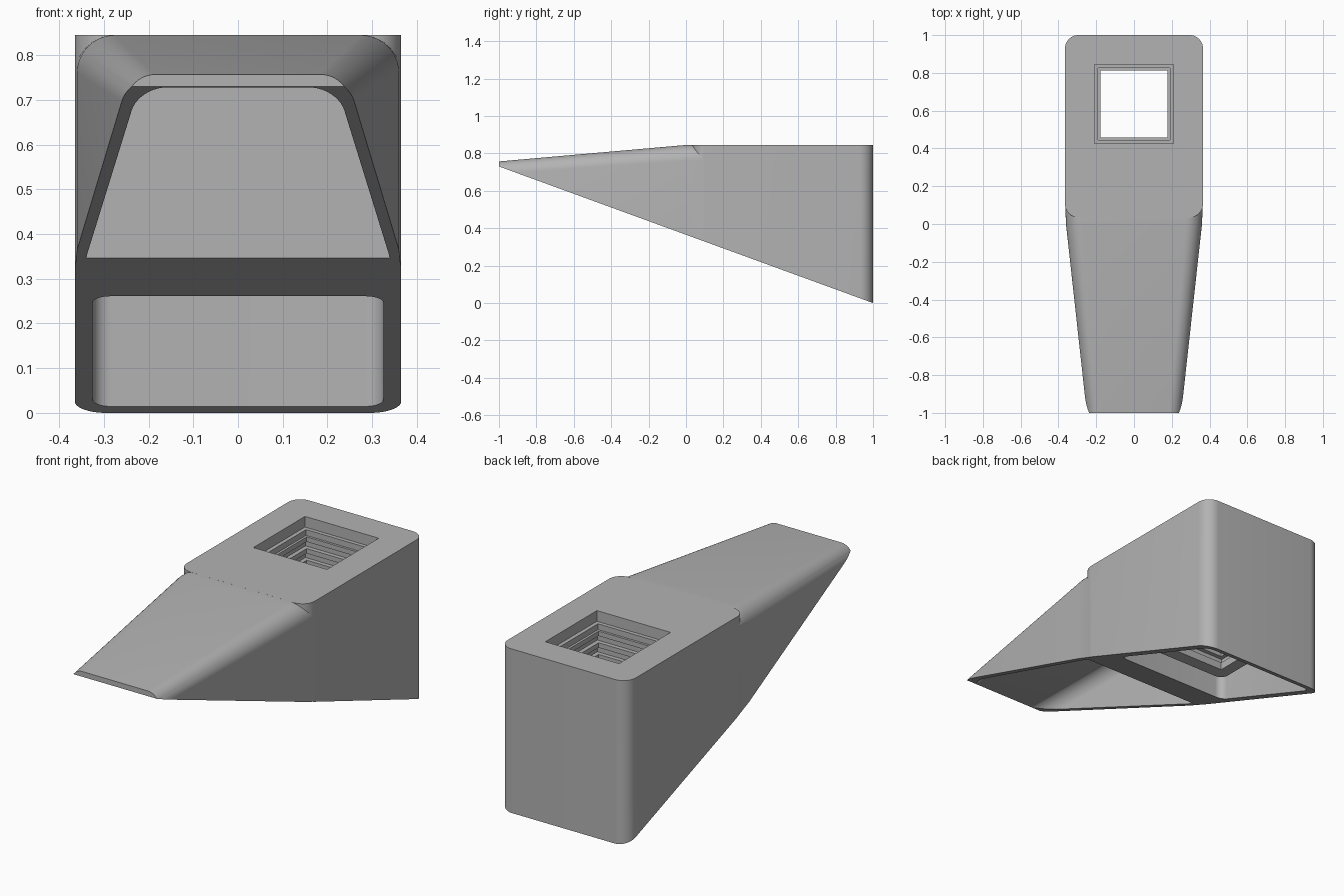
import bpy, bmesh
from math import sin, cos, pi

if "Cube" in bpy.data.objects:
    bpy.data.objects.remove(bpy.data.objects["Cube"], do_unlink=True)

grey = bpy.data.materials.new("plain grey")
grey.use_nodes = True
colour = (0.45, 0.45, 0.45, 1)
grey.diffuse_color = colour
grey.node_tree.nodes["Principled BSDF"].inputs["Base Color"].default_value = colour


def loft(name, rings):
    """Closed solid through rings that have equal point counts."""
    bm = bmesh.new()
    loops = [[bm.verts.new(p) for p in ring] for ring in rings]
    n = len(loops[0])
    for a, b in zip(loops, loops[1:]):
        for i in range(n):
            j = (i + 1) % n
            bm.faces.new((a[i], a[j], b[j], b[i]))
    bm.faces.new(loops[0])
    bm.faces.new(loops[-1])
    bmesh.ops.recalc_face_normals(bm, faces=bm.faces)
    mesh = bpy.data.meshes.new(name)
    bm.to_mesh(mesh)
    bm.free()
    mesh.materials.append(grey)
    obj = bpy.data.objects.new(name, mesh)
    bpy.context.collection.objects.link(obj)
    return obj


def arc(cx, cy, r, start, steps=10):
    return [(cx + r * cos(start + i * pi / 2 / steps),
             cy + r * sin(start + i * pi / 2 / steps)) for i in range(steps + 1)]


def rounded_prism(name, half, y0, y1, z0, z1, r):
    """Upright block with rounded vertical edges."""
    x, a, b = half - r, y0 + r, y1 - r
    plan = (arc(x, b, r, 0) + arc(-x, b, r, pi / 2)
            + arc(-x, a, r, pi) + arc(x, a, r, 1.5 * pi))
    return loft(name, [[(px, py, z) for px, py in plan] for z in (z0, z1)])


def arch(y, half, top, r, base=-0.2):
    """Cross-section with rounded upper corners."""
    pts = arc(half - r, top - r, r, 0) + arc(r - half, top - r, r, pi / 2)
    return [(x, y, z) for x, z in pts + [(-half, base), (half, base)]]


def combine(target, tool, operation):
    mod = target.modifiers.new(operation, "BOOLEAN")
    mod.operation, mod.object, mod.solver = operation, tool, "EXACT"
    bpy.ops.object.select_all(action="DESELECT")
    bpy.context.view_layer.objects.active = target
    target.select_set(True)
    bpy.ops.object.modifier_apply(modifier=mod.name)
    bpy.data.objects.remove(tool, do_unlink=True)


# Upright rear block and tapered spout
body = rounded_prism("wedge_shell", 0.365, 0.035, 1, -0.2, 0.845, 0.07)
spout = loft("spout", [arch(-1, 0.25, 0.757, 0.065), arch(0, 0.36, 0.845, 0.085),
                       arch(0.12, 0.3645, 0.8445, 0.085)])
combine(body, spout, "UNION")

# Hollow spout
combine(body, loft("spout_hollow", [arch(-1.1, 0.21, 0.719, 0.06),
                                    arch(0.05, 0.34, 0.815, 0.075)]), "DIFFERENCE")

# Rear chamber with a hanging collar around the shaft
combine(body, rounded_prism("chamber", 0.325, 0.285, 0.96, -0.3, 0.43, 0.04), "DIFFERENCE")
combine(body, rounded_prism("collar", 0.24, 0.39, 0.87, 0.3, 0.5, 0.04), "UNION")

# Square shaft with ledges and grooves
profile = [(0.21, 0.9), (0.21, 0.79), (0.19, 0.79), (0.19, 0.76)]
z = 0.76
for i in range(7):
    profile += [(0.178, z), (0.178, z - 0.025), (0.2, z - 0.025), (0.2, z - 0.06)]
    z -= 0.06
profile += [(0.178, z), (0.178, 0.2)]
shaft = loft("shaft", [[(sx * h, 0.635 + sy * h, z) for sx, sy in
                        ((1, 1), (-1, 1), (-1, -1), (1, -1))] for h, z in profile])
combine(body, shaft, "DIFFERENCE")

# Slanted underside
side = [(-1.2, 0.803), (1.2, -0.073), (1.2, -1), (-1.2, -1)]
combine(body, loft("underside_cut", [[(x, y, z) for y, z in side] for x in (-1, 1)]),
        "DIFFERENCE")

bpy.ops.object.select_all(action="DESELECT")
body.select_set(True)
bpy.context.view_layer.objects.active = body
bpy.ops.object.shade_smooth_by_angle(angle=pi / 7)
